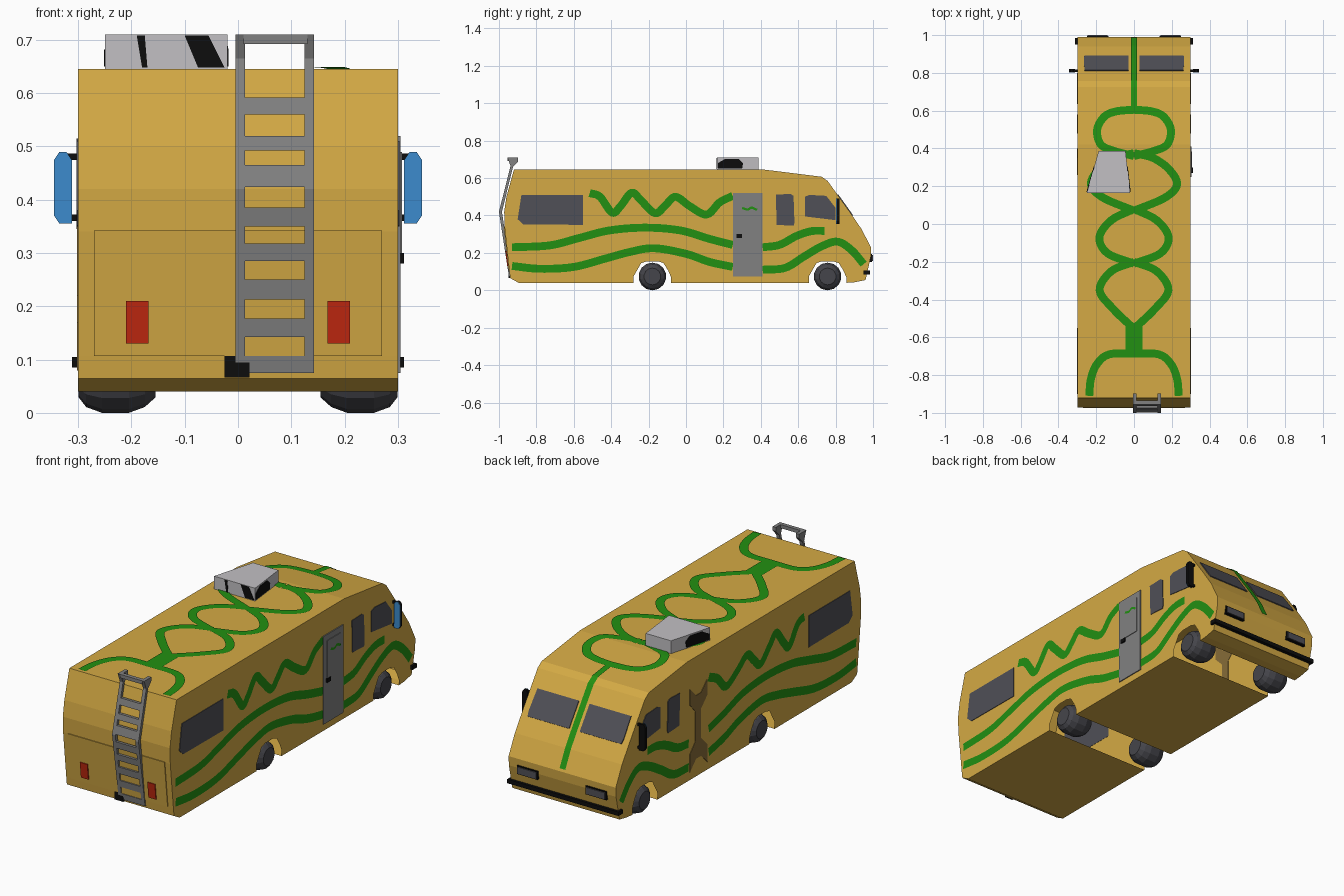
import bpy, bmesh, math
from mathutils import Vector

if "Cube" in bpy.data.objects:
    bpy.data.objects.remove(bpy.data.objects["Cube"])

def mat(name, r, g, b):
    m = bpy.data.materials.new(name)
    m.diffuse_color = (r, g, b, 1)
    m.use_nodes = True
    m.node_tree.nodes["Principled BSDF"].inputs["Base Color"].default_value = m.diffuse_color
    return m

BODY = mat("mustard", .66, .40, .058)
GREEN = mat("green", .016, .28, .006)
GLASS = mat("dark glass", .08, .08, .095)
GREY = mat("metal grey", .22, .22, .22)
LIGHT = mat("light grey", .54, .53, .55)
BLUE = mat("mirror blue", .045, .26, .61)
RED = mat("tail red", .54, .022, .005)
TYRE = mat("tyre grey", .06, .06, .07)
BLACK = mat("black", .004, .004, .004)
BROWN = mat("brown", .24, .15, .04)

def finish(name, bm, m, recalc=True):
    if recalc:
        bmesh.ops.recalc_face_normals(bm, faces=bm.faces[:])
    me = bpy.data.meshes.new(name)
    bm.to_mesh(me)
    bm.free()
    me.materials.append(m)
    ob = bpy.data.objects.new(name, me)
    bpy.context.collection.objects.link(ob)
    return ob

def prism(name, pts, vec, m, skip=lambda a, b: False):
    """Polygon extruded along a vector."""
    bm = bmesh.new()
    a = [bm.verts.new(p) for p in pts]
    b = [bm.verts.new(Vector(p) + Vector(vec)) for p in pts]
    bm.faces.new(a)
    bm.faces.new(b[::-1])
    for i in range(len(a)):
        j = (i + 1) % len(a)
        if not skip(pts[i], pts[j]):
            bm.faces.new((a[j], a[i], b[i], b[j]))
    return finish(name, bm, m)

def box(name, x0, x1, y0, y1, z0, z1, m):
    return prism(name, [(x0, y0, z0), (x1, y0, z0), (x1, y1, z0), (x0, y1, z0)], (0, 0, z1 - z0), m)

def side(name, s, yz, m, x=.299, t=.004):
    return prism(name, [(s * x, y, z) for y, z in yz], (s * t, 0, 0), m)

def rect(y0, y1, z0, z1):
    return [(y0, z0), (y1, z0), (y1, z1), (y0, z1)]

def smooth(p, n=7):
    """Catmull-Rom samples through 2D points."""
    p = [Vector(q) for q in p]
    p = [2 * p[0] - p[1]] + p + [2 * p[-1] - p[-2]]
    out = []
    for i in range(1, len(p) - 2):
        a, b, c, d = p[i - 1:i + 3]
        for k in range(n):
            t = k / n
            out.append(.5 * (2 * b + (c - a) * t + (2 * a - 5 * b + 4 * c - d) * t * t
                             + (3 * b - a - 3 * c + d) * t ** 3))
    return out + [p[-2]]

def ribbon(name, pts, w, place, out):
    """Flat painted stripe: 2D path of width w, mapped to the surface by place()."""
    c = smooth(pts)
    bm = bmesh.new()
    prev = None
    for i, q in enumerate(c):
        d = (c[min(i + 1, len(c) - 1)] - c[max(i - 1, 0)]).normalized()
        n = Vector((-d.y, d.x)) * w / 2
        cur = [bm.verts.new(place(*(q + n * k))) for k in (-1, 0, 1)]
        if prev:
            for k in (0, 1):
                f = bm.faces.new((prev[k], prev[k + 1], cur[k + 1], cur[k]))
                f.normal_update()
                if f.normal.dot(Vector(out)) < 0:
                    f.normal_flip()
        prev = cur
    finish(name, bm, GREEN, False)

# Body shell: side profile with two open wheel arches
roof = [(-.92, .645), (.42, .645), (.725, .607), (.757, .585), (.875, .42), (.94, .325), (.99, .227)]
def arch(y):
    return [(y + dy, z) for dy, z in [(.1, .04), (.1, .07), (.085, .105), (.06, .145), (.03, .155),
            (-.03, .155), (-.06, .145), (-.08, .11), (-.1, .075), (-.1, .04)]]
profile = roof + [(.988, .18), (.96, .055), (.90, .043)] + arch(.757) + arch(-.18) + \
    [(-.895, .04), (-.94, .065), (-.945, .107), (-.97, .34), (-.972, .42), (-.96, .5)]
def is_arch(a, b):
    y, z = (a[1] + b[1]) / 2, (a[2] + b[2]) / 2
    return z < .2 and min(abs(y - .757), abs(y + .18)) < .1005
prism("body_shell", [(-.3, y, z) for y, z in profile], (.6, 0, 0), BODY, is_arch)

def roof_z(y):
    for (a, za), (b, zb) in zip(roof, roof[1:]):
        if y <= b:
            return za + (zb - za) * (y - a) / (b - a)
    return roof[-1][1]

# Roof stripes: centre lines and mirrored loops
def on_roof(x, y):
    z = roof_z(y)
    return (x, y + (.003 if y > .75 else 0), z + .004)
ribbon("roof_centre_stripe", [(0, .60 + .055 * i) for i in range(8)], .032, on_roof, (0, 0, 1))
ribbon("roof_neck_stripe", [(0, -.54), (0, -.6), (0, -.69)], .09, on_roof, (0, 0, 1))
loops = [
    [(0, .605), (.09, .597), (.155, .57), (.195, .5), (.175, .42), (.1, .385), (0, .36)],
    [(0, .375), (.1, .35), (.185, .29), (.228, .21), (.165, .14), (0, .07)],
    [(0, .08), (.12, .02), (.183, -.07), (.14, -.155), (0, -.21)],
    [(0, -.2), (.12, -.25), (.182, -.35), (.11, -.45), (0, -.555)],
    [(0, -.685), (.13, -.69), (.195, -.74), (.228, -.82), (.237, -.91)]]
for i, lp in enumerate(loops):
    for s in (-1, 1):
        ribbon(f"roof_loop_{i}", [(s * x, y) for x, y in lp], .042, on_roof, (0, 0, 1))

# Side stripes and windows, mirrored
stripes = [
    [(-.93, .23), (-.73, .24), (-.57, .28), (-.41, .32), (-.22, .335), (-.03, .32), (.125, .275), (.25, .243)],
    [(.41, .23), (.5, .243), (.59, .29), (.67, .316), (.74, .318)],
    [(-.93, .13), (-.78, .115), (-.6, .125), (-.43, .17), (-.3, .205), (-.17, .225), (0, .195), (.125, .152), (.25, .125)],
    [(.41, .11), (.53, .12), (.63, .18), (.725, .235), (.81, .26), (.885, .215), (.95, .14)],
    [(-.515, .52), (-.46, .5), (-.395, .415), (-.35, .45), (-.29, .522), (-.24, .48), (-.165, .412),
     (-.11, .455), (-.056, .5), (.02, .45), (.11, .405), (.18, .47), (.25, .505)]]
windows = {
    "rear_window": [(-.87, .352), (-.55, .35), (-.55, .51), (-.88, .51), (-.9, .38)],
    "middle_window": [(.485, .35), (.575, .345), (.58, .36), (.575, .505), (.56, .515), (.48, .512)],
    "cab_window": [(.635, .395), (.80, .375), (.80, .44), (.75, .505), (.66, .51), (.635, .50)]}
for s in (-1, 1):
    for i, st in enumerate(stripes):
        ribbon(f"side_stripe_{i}", st, .042, lambda y, z: (s * .302, y, z), (s, 0, 0))
    for n, yz in windows.items():
        side(n, s, yz, GLASS)

# Door on the right, faded patch on the left
side("door", 1, rect(.25, .41, .075, .52), GREY, t=.006)
side("door_window", 1, rect(.275, .385, .3, .49), GREY, t=.009)
side("door_handle", 1, rect(.27, .30, .28, .30), BLACK, t=.013)
ribbon("door_mark", [(.3, .44), (.33, .432), (.35, .442), (.38, .43)], .012, lambda y, z: (.3095, y, z), (1, 0, 0))
side("door_patch", -1, [(.26, .08), (.31, .13), (.35, .13), (.40, .08), (.40, .17), (.355, .22), (.355, .37),
     (.40, .42), (.40, .5), (.35, .45), (.31, .45), (.26, .5), (.26, .42), (.31, .37), (.31, .22), (.26, .17)],
     BROWN, t=.003)

# Windscreen panes, headlights, mirrors, tail lights
def rear_y(z):
    return -.945 - .025 * (z - .107) / .233
for s in (-1, 1):
    prism("windscreen_pane", [(s * x, y, roof_z(y) - .001) for x, y in
          [(.03, .81), (.262, .81), (.266, .875), (.262, .889), (.03, .889)]], (0, .004, .003), GLASS)
    box("headlight_frame", *sorted((s * .135, s * .25)), .97, .995, .152, .195, BLACK)
    box("headlight", *sorted((s * .14, s * .245)), .98, 1.0, .157, .19, GLASS)
    shape = [(.312, .355), (.335, .355), (.345, .37), (.345, .475), (.335, .49), (.322, .49), (.312, .475)]
    prism("mirror_housing", [(s * x, .806, z) for x, z in shape], (0, .014, 0), BLACK)
    prism("mirror_glass", [(s * x, .803, z) for x, z in shape], (0, .003, 0), BLUE)
    for z in (.36, .475):
        box("mirror_arm", *sorted((s * .295, s * .325)), .806, .818, z, z + .012, BLACK)
    prism("tail_light", [(s * x, rear_y(z) - .002, z) for x, z in
          [(.168, .13), (.21, .13), (.21, .21), (.168, .21)]], (0, -.007, 0), RED)

# Rear hatch, tow plate, front bumper
prism("rear_hatch", [(x, rear_y(z) + .002, z) for x, z in
      [(-.27, .107), (.27, .107), (.27, .342), (-.27, .342)]], (0, -.006, 0), BODY)
box("tow_plate", -.025, .022, -.95, -.94, .066, .107, BLACK)
box("front_bumper", -.312, .312, .95, .985, .085, .105, BLACK)

# Roof unit with dark vents
base = [(-.25, .165), (-.02, .165), (-.045, .387), (-.187, .387)]
prism("roof_unit", [(x, y, .643) for x, y in base], (0, 0, .067), LIGHT)
for xs in ([-.18, -.17, -.175, -.19], [-.075, -.025, -.055, -.1]):
    prism("unit_vent_rear", [(x, .166, z) for x, z in zip(xs, (.648, .648, .708, .708))], (0, -.003, 0), BLACK)
for s in (0, 1):
    def vx(y):
        k = (y - .165) / .222
        return (-.02 - .025 * k) if s else (-.25 + .063 * k)
    prism("unit_vent_side", [(vx(y), y, z) for y, z in [(.17, .65), (.30, .65), (.305, .68), (.28, .703),
          (.21, .703), (.17, .68)]], (.003 if s else -.003, 0, 0), BLACK)

# Ladder: two bent rails with rungs between
path = [(-.935, .075), (-.988, .42), (-.938, .665)]
rail = path + [(-.955, .71), (-.897, .71), (-.897, .69), (-.925, .66), (-.972, .42), (-.922, .075)]
rail = [(y - .012 if z < .6 else y, z) for y, z in rail]
for x in (-.005, .125):
    prism("ladder_rail", [(x, y, z) for y, z in rail], (.018, 0, 0), GREY)
def ladder_y(z):
    return -.947 - .053 * (z - .075) / .345 if z < .42 else -1 + .062 * (z - .42) / .245
for z0, z1 in [(.075, .107), (.142, .177), (.213, .25), (.285, .318), (.35, .385),
               (.424, .465), (.492, .52), (.56, .592)]:
    prism("ladder_rung", [(.01, ladder_y(z0), z0), (.13, ladder_y(z0), z0),
          (.13, ladder_y(z1), z1), (.01, ladder_y(z1), z1)], (0, .014, 0), GREY)
box("ladder_top_bar", .01, .13, -.955, -.935, .692, .71, GREY)

# Wheels: rounded low-poly barrels
for s in (-1, 1):
    for yc in (-.18, .757):
        bm = bmesh.new()
        rings = []
        for x, r in [(.155, .045), (.175, .063), (.205, .074), (.255, .074), (.285, .063), (.299, .045)]:
            rings.append([bm.verts.new((s * x, yc + r * math.cos(a), .074 + r * math.sin(a)))
                          for a in (2 * math.pi * (k + .5) / 14 for k in range(14))])
        for a, b in zip(rings, rings[1:]):
            for k in range(14):
                j = (k + 1) % 14
                bm.faces.new((a[k], a[j], b[j], b[k]))
        bm.faces.new(rings[0])
        bm.faces.new(rings[-1])
        w = finish("wheel", bm, TYRE)
        zmin = min(v.co.z for v in w.data.vertices)
        for v in w.data.vertices:
            v.co.z -= zmin
